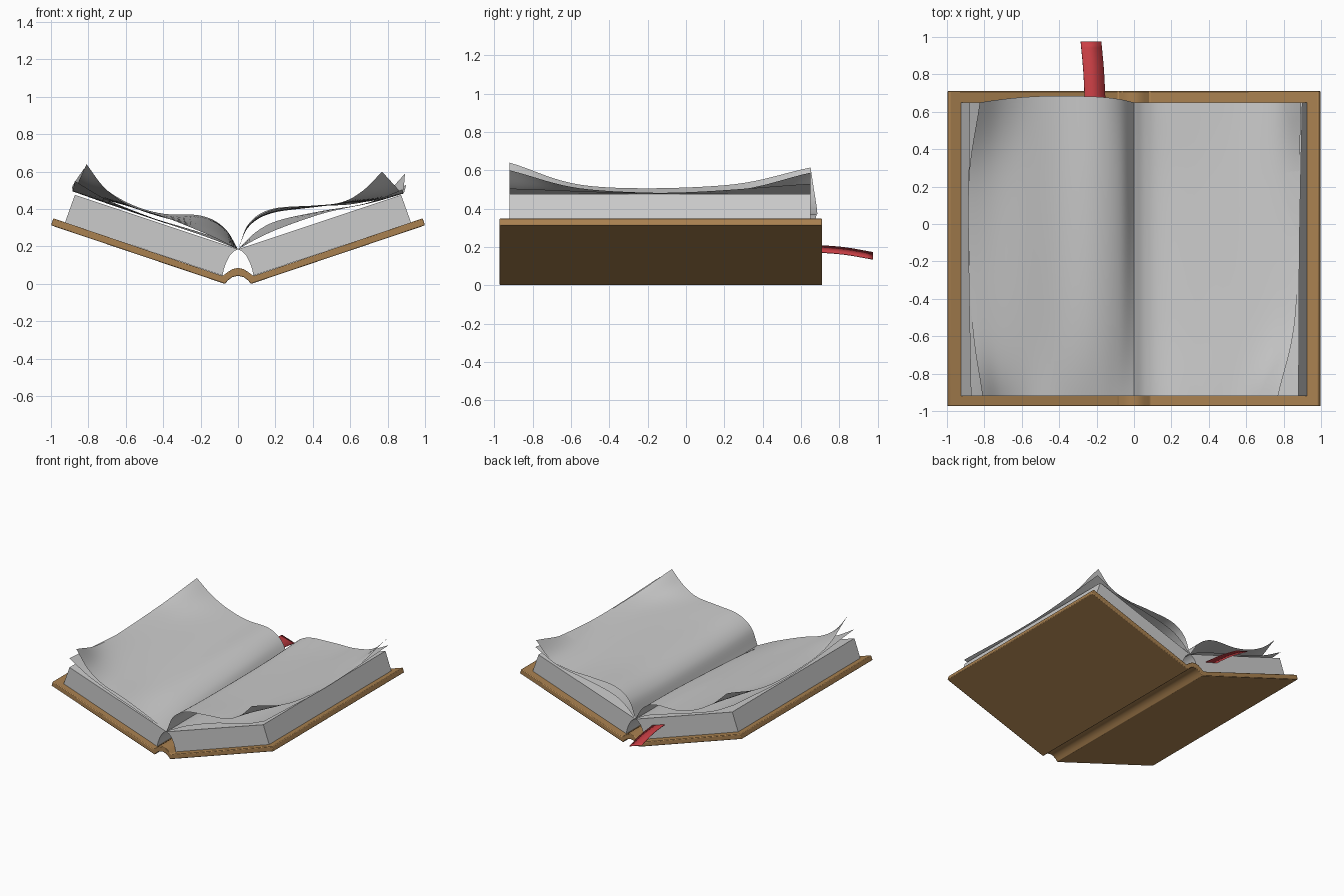
import bpy, bmesh, math

if "Cube" in bpy.data.objects:
    bpy.data.objects.remove(bpy.data.objects["Cube"])


def material(name, colour):
    m = bpy.data.materials.new(name)
    m.diffuse_color = (*colour, 1)
    m.use_nodes = True
    m.node_tree.nodes["Principled BSDF"].inputs["Base Color"].default_value = m.diffuse_color
    return m


def add_object(name, bm, mat=None):
    me = bpy.data.meshes.new(name)
    bm.to_mesh(me)
    bm.free()
    ob = bpy.data.objects.new(name, me)
    bpy.context.collection.objects.link(ob)
    if mat:
        me.materials.append(mat)
    return ob


def smooth(ob, angle=35):
    bpy.ops.object.select_all(action='DESELECT')
    ob.select_set(True)
    bpy.context.view_layer.objects.active = ob
    bpy.ops.object.shade_smooth_by_angle(angle=math.radians(angle))


def prism(name, profile, y0, y1, mat=None):
    """Extrude a closed x-z profile along y."""
    bm = bmesh.new()
    face = bm.faces.new([bm.verts.new((x, y0, z)) for x, z in profile])
    ext = bmesh.ops.extrude_face_region(bm, geom=[face])
    bmesh.ops.translate(bm, vec=(0, y1 - y0, 0),
                        verts=[v for v in ext['geom'] if isinstance(v, bmesh.types.BMVert)])
    bmesh.ops.recalc_face_normals(bm, faces=bm.faces)
    ob = add_object(name, bm, mat)
    smooth(ob)
    return ob


def spline(points, n):
    """Catmull-Rom curve through the points, sampled n + 1 times."""
    first = tuple(2 * a - b for a, b in zip(points[0], points[1]))
    last = tuple(2 * a - b for a, b in zip(points[-1], points[-2]))
    p = [first, *points, last]
    out = []
    for k in range(n + 1):
        s = k / n * (len(points) - 1)
        i = min(int(s), len(points) - 2)
        t = s - i
        out.append(tuple(b + 0.5 * t * (c - a + t * (2*a - 5*b + 4*c - d + t * (3*(b - c) + d - a)))
                         for a, b, c, d in zip(*p[i:i + 4])))
    return out


def sheet(name, stations, bulge=0.0, nu=36, nv=30):
    """Loft a loose page through x-z profiles placed at several y stations."""
    rows = [spline([(x, y, z) for x, z in [SPINE, *prof]], nu) for y, prof in stations]
    cols = [spline([r[u] for r in rows], nv) for u in range(nu + 1)]
    bm = bmesh.new()
    grid = [[bm.verts.new((x, y + bulge * math.sin(math.pi * u / nu) * (v / nv) ** 4, z))
             for v, (x, y, z) in enumerate(c)] for u, c in enumerate(cols)]
    for u in range(nu):
        for v in range(nv):
            bm.faces.new((grid[u][v], grid[u + 1][v], grid[u + 1][v + 1], grid[u][v + 1]))
    bmesh.ops.recalc_face_normals(bm, faces=bm.faces)
    if sum(f.normal.z for f in bm.faces) < 0:
        bmesh.ops.reverse_faces(bm, faces=bm.faces)
    smooth(add_object(name, bm), 60)


brown = material("cover_brown", (0.40, 0.22, 0.08))
red = material("ribbon_red", (0.60, 0.05, 0.06))
SPINE = (0, 0.185)
FRONT, BACK = -0.92, 0.65

# Cover: two sloping boards joined by an arched spine
outer = [(-1, 0.313), (-0.07, 0), (-0.052, 0.02), (-0.03, 0.036), (0, 0.043)]
inner = [(0, 0.085), (-0.03, 0.079), (-0.055, 0.063), (-0.083, 0.042), (-0.987, 0.35)]
mirror = lambda pts: [(-x, z) for x, z in reversed(pts)]
cover = prism("cover", outer + mirror(outer[:-1]) + mirror(inner)[:-1] + inner, -0.973, 0.71, brown)
bevel = cover.modifiers.new("soft_edges", 'BEVEL')
bevel.width = 0.005
bevel.segments = 2
bevel.limit_method = 'ANGLE'
bevel.angle_limit = math.radians(50)

# Page blocks: mirrored halves leaving an arched hollow over the spine
half = [SPINE, (0.022, 0.175), (0.045, 0.15), (0.063, 0.115), (0.076, 0.078), (0.083, 0.044),
        (0.925, 0.328), (0.872, 0.476)]
prism("right_page_block", half, FRONT, BACK)
prism("left_page_block", mirror(half), FRONT, BACK)

# Loose top pages with lifted corners
sheet("left_top_page", [
    (FRONT, [(-0.1, 0.235), (-0.2, 0.28), (-0.4, 0.36), (-0.58, 0.42), (-0.71, 0.51), (-0.81, 0.64)]),
    (-0.5, [(-0.08, 0.26), (-0.2, 0.315), (-0.4, 0.355), (-0.6, 0.42), (-0.75, 0.47), (-0.867, 0.518)]),
    (0.2, [(-0.07, 0.29), (-0.2, 0.35), (-0.4, 0.365), (-0.6, 0.42), (-0.75, 0.465), (-0.885, 0.522)]),
    (BACK, [(-0.08, 0.305), (-0.2, 0.365), (-0.4, 0.375), (-0.56, 0.42), (-0.7, 0.50), (-0.825, 0.615)])],
    bulge=0.035)
sheet("right_top_page", [
    (FRONT, [(0.06, 0.32), (0.18, 0.395), (0.36, 0.415), (0.55, 0.435), (0.67, 0.50), (0.77, 0.60)]),
    (-0.5, [(0.06, 0.31), (0.18, 0.38), (0.4, 0.41), (0.6, 0.435), (0.75, 0.46), (0.862, 0.50)]),
    (0.2, [(0.06, 0.31), (0.18, 0.38), (0.4, 0.41), (0.6, 0.43), (0.75, 0.45), (0.882, 0.49)]),
    (BACK, [(0.06, 0.325), (0.18, 0.40), (0.4, 0.418), (0.6, 0.425), (0.77, 0.47), (0.893, 0.588)])])

# Loose pages beneath, lying closer to the blocks
sheet("left_lower_page", [
    (FRONT, [(-0.1, 0.225), (-0.25, 0.28), (-0.45, 0.35), (-0.7, 0.45), (-0.872, 0.55)]),
    (-0.1, [(-0.1, 0.23), (-0.25, 0.28), (-0.45, 0.345), (-0.7, 0.43), (-0.885, 0.495)]),
    (BACK, [(-0.1, 0.24), (-0.25, 0.29), (-0.45, 0.35), (-0.7, 0.435), (-0.88, 0.53)])])
sheet("right_lower_page", [
    (FRONT, [(0.1, 0.24), (0.22, 0.295), (0.45, 0.375), (0.7, 0.435), (0.88, 0.505)]),
    (-0.1, [(0.1, 0.25), (0.22, 0.31), (0.45, 0.38), (0.7, 0.43), (0.885, 0.483)]),
    (BACK, [(0.1, 0.28), (0.22, 0.34), (0.45, 0.39), (0.7, 0.435), (0.9, 0.53)])])

# Bookmark ribbon drooping out of the left page block
path = spline([(-0.205, 0.5, 0.195), (-0.208, 0.65, 0.192), (-0.216, 0.82, 0.18), (-0.23, 0.975, 0.154)], 14)
bm = bmesh.new()
edges = [[bm.verts.new((x + s * 0.055, y, z - s * 0.018)) for s in (-1, 1)] for x, y, z in path]
for (a, b), (c, d) in zip(edges, edges[1:]):
    bm.faces.new((a, b, d, c))
ribbon = add_object("ribbon", bm, red)
smooth(ribbon)
thick = ribbon.modifiers.new("thickness", 'SOLIDIFY')
thick.thickness = 0.004
thick.offset = 0
